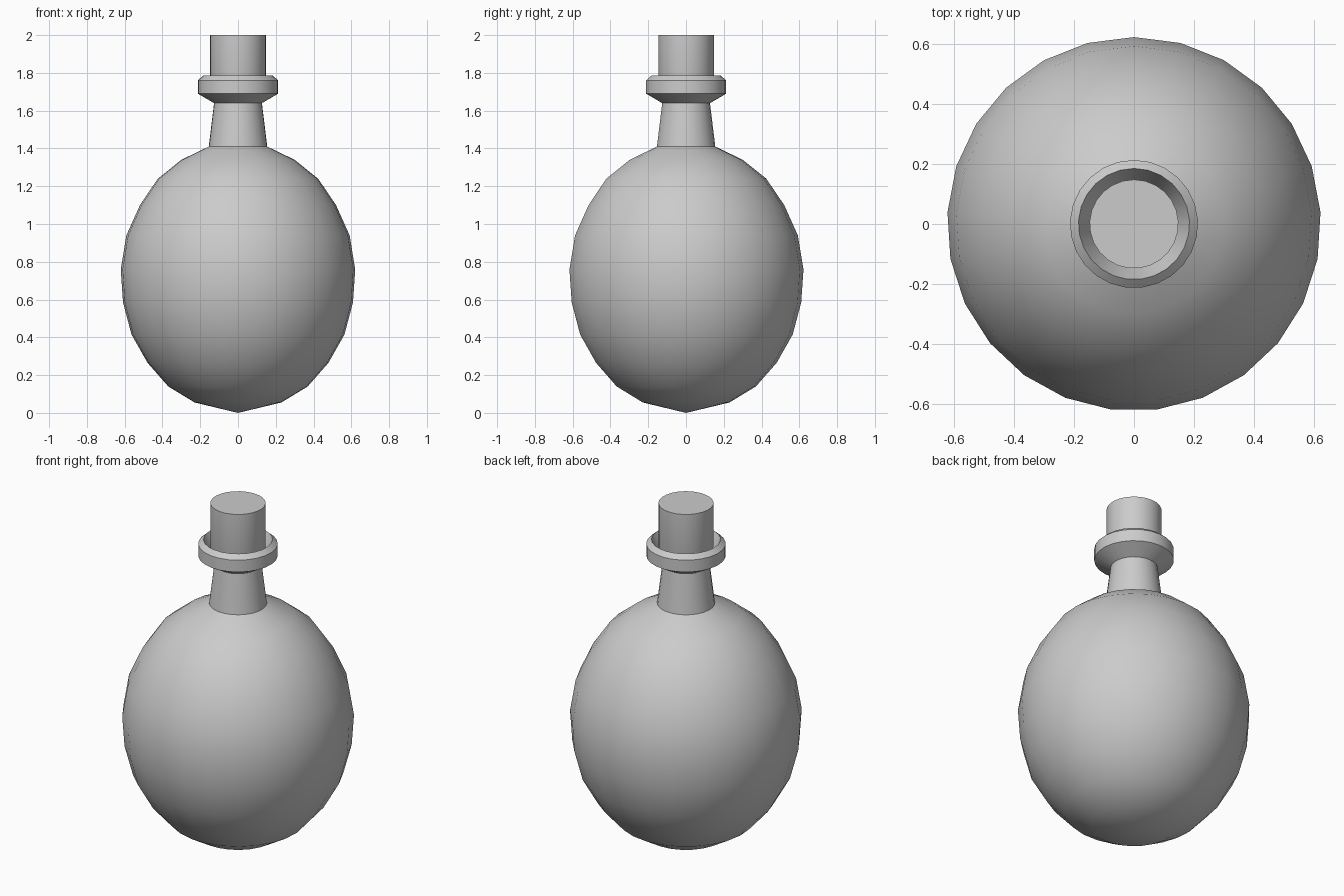
import bpy, bmesh, math

if "Cube" in bpy.data.objects:
    bpy.data.objects.remove(bpy.data.objects["Cube"])

SIDES = 25


def lathe(name, profile):
    """Revolve (radius, z) points around z; radius 0 makes a pole."""
    bm = bmesh.new()
    rings = []
    for r, z in profile:
        if r == 0:
            rings.append([bm.verts.new((0, 0, z))] * SIDES)
        else:
            angles = [math.pi / 2 + 2 * math.pi * i / SIDES for i in range(SIDES)]
            rings.append([bm.verts.new((r * math.cos(a), r * math.sin(a), z)) for a in angles])
    for a, b in zip(rings, rings[1:]):
        for i in range(SIDES):
            j = (i + 1) % SIDES
            bm.faces.new(list(dict.fromkeys((a[i], a[j], b[j], b[i]))))
    bmesh.ops.recalc_face_normals(bm, faces=bm.faces)
    mesh = bpy.data.meshes.new(name)
    bm.to_mesh(mesh)
    bm.free()
    obj = bpy.data.objects.new(name, mesh)
    bpy.context.collection.objects.link(obj)
    bpy.ops.object.select_all(action='DESELECT')
    obj.select_set(True)
    bpy.context.view_layer.objects.active = obj
    bpy.ops.object.shade_smooth_by_angle(angle=math.radians(30))
    return obj


# Round flask: belly, tapered neck, flared collar and funnel-shaped mouth
lathe("flask", [
    (0, 0), (0.23, 0.055), (0.37, 0.14), (0.48, 0.265), (0.565, 0.415),
    (0.61, 0.585), (0.622, 0.76), (0.592, 0.94), (0.52, 1.10),
    (0.425, 1.24), (0.30, 1.34), (0.155, 1.41),
    (0.127, 1.64), (0.213, 1.69), (0.213, 1.76), (0.185, 1.785),
    (0.14, 1.685), (0, 1.685),
])

# Cork stopper seated in the mouth
lathe("stopper", [(0, 1.69), (0.142, 1.69), (0.148, 1.71), (0.148, 2.0), (0, 2.0)])
